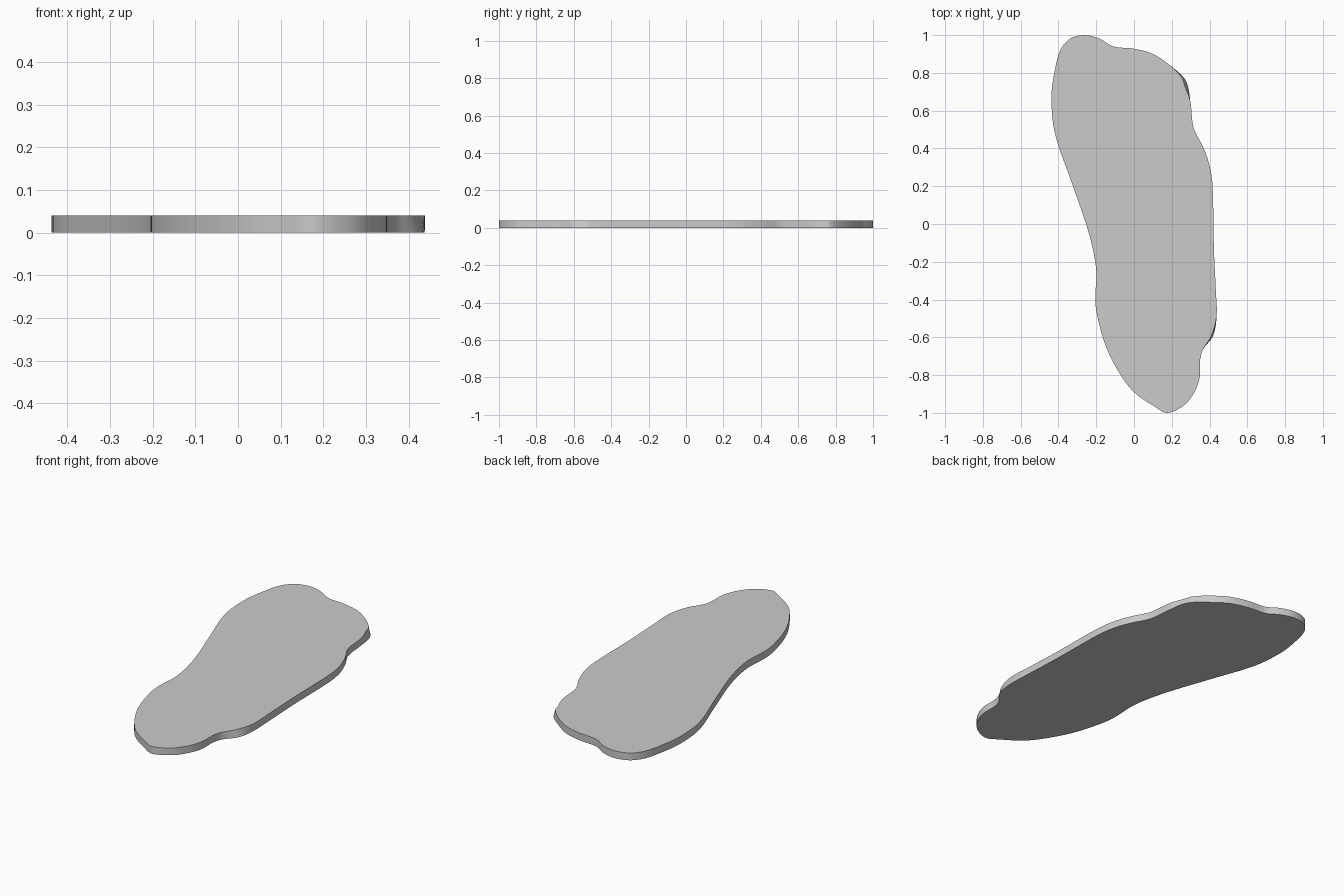
import bpy, bmesh, math
from mathutils import Vector

if "Cube" in bpy.data.objects:
    bpy.data.objects.remove(bpy.data.objects["Cube"])

THICKNESS = 0.04
STEPS = 5

# Outline knots, clockwise from the top end
OUTLINE = [
    (-.26, 1), (-.18, .98), (-.11, .94), (0, .928), (.10, .9), (.19, .84),
    (.26, .78), (.284, .735), (.298, .65), (.315, .51), (.365, .41), (.40, .31),
    (.416, .20), (.423, -.13), (.433, -.35), (.437, -.49), (.42, -.59),
    (.365, -.665), (.35, -.72), (.348, -.81), (.32, -.89), (.265, -.96),
    (.175, -1), (.11, -.967), (0, -.89), (-.08, -.785), (-.15, -.645),
    (-.197, -.475), (-.205, -.39), (-.20, -.24), (-.24, -.045), (-.33, .22),
    (-.42, .485), (-.437, .675), (-.42, .81), (-.39, .92), (-.34, .98)]
# The upper rim is slightly cut back at two spots on the right edge
UPPER_SHIFT = {6: (-.006, -.006), 7: (-.016, -.003), 16: (-.012, -.004)}


def smooth_loop(knots):
    """Closed Hermite spline with chord-length tangents."""
    pts = [Vector(k) for k in knots]
    n = len(pts)

    def tangent(i):
        a, b, c = pts[i - 1], pts[i], pts[(i + 1) % n]
        return (c - a) / ((b - a).length + (c - b).length)

    out = []
    for i in range(n):
        p, q = pts[i], pts[(i + 1) % n]
        d = (q - p).length
        m0, m1 = tangent(i) * d, tangent((i + 1) % n) * d
        for k in range(STEPS):
            t = k / STEPS
            out.append(p * (2*t**3 - 3*t*t + 1) + m0 * (t**3 - 2*t*t + t)
                       + q * (3*t*t - 2*t**3) + m1 * (t**3 - t*t))
    return out


# Flat slab: lower and upper outline joined by a side wall
upper = [(x + UPPER_SHIFT.get(i, (0, 0))[0], y + UPPER_SHIFT.get(i, (0, 0))[1])
         for i, (x, y) in enumerate(OUTLINE)]
bm = bmesh.new()
low = [bm.verts.new((p.x, p.y, 0)) for p in smooth_loop(OUTLINE)]
top = [bm.verts.new((p.x, p.y, THICKNESS)) for p in smooth_loop(upper)]
bm.faces.new(low)
bm.faces.new(top)
for i in range(len(low)):
    j = (i + 1) % len(low)
    bm.faces.new((low[i], low[j], top[j], top[i]))
bmesh.ops.recalc_face_normals(bm, faces=bm.faces)

mesh = bpy.data.meshes.new("flat_slab")
bm.to_mesh(mesh)
bm.free()
slab = bpy.data.objects.new("flat_slab", mesh)
bpy.context.collection.objects.link(slab)
bpy.context.view_layer.objects.active = slab
slab.select_set(True)
bpy.ops.object.shade_smooth_by_angle(angle=math.radians(30))
